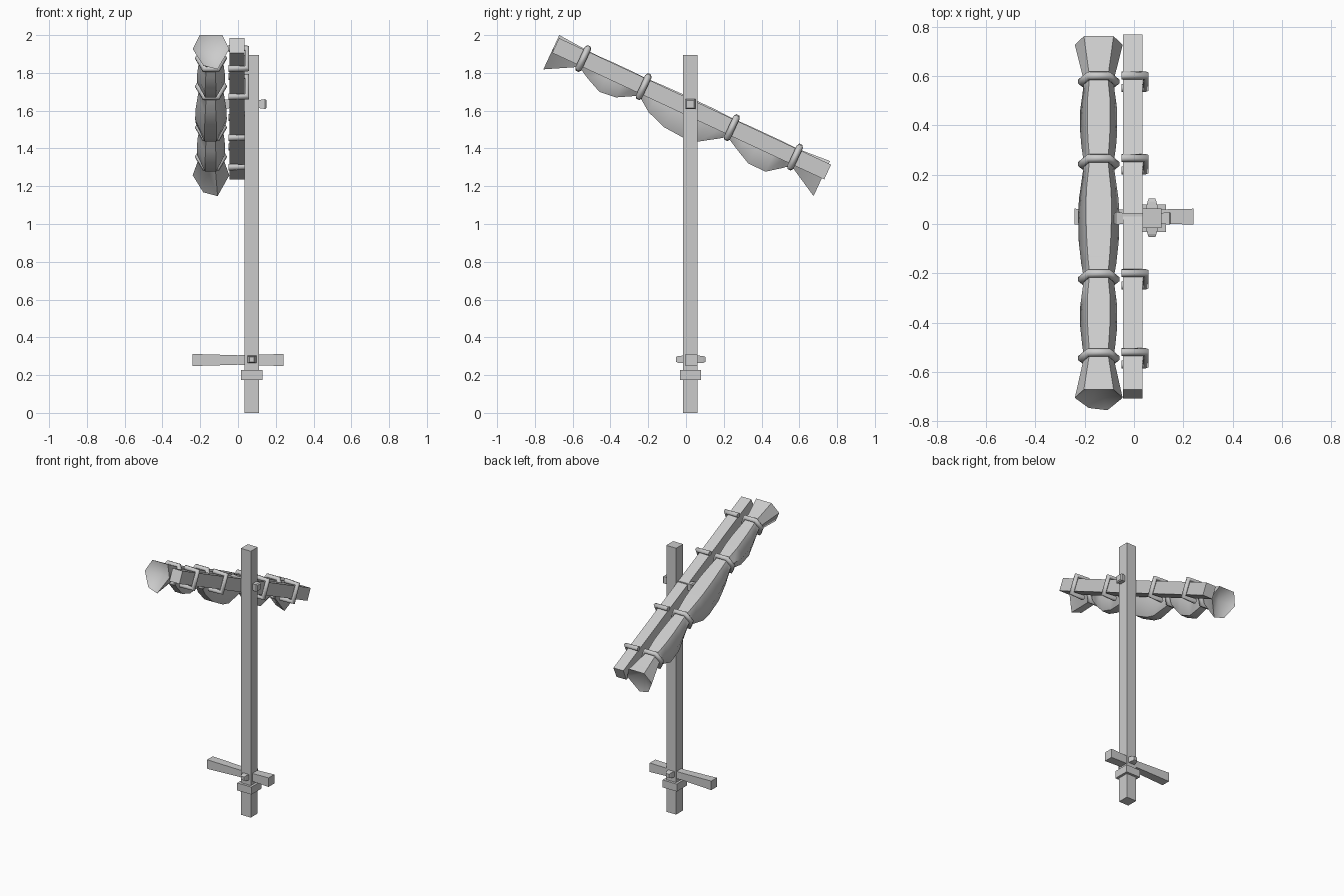
import bpy, bmesh, math

if "Cube" in bpy.data.objects:
    bpy.data.objects.remove(bpy.data.objects["Cube"])

TILT = (math.radians(-24.95), 0, 0)   # slope of the yard
PIVOT = (0, 0.03, 1.61)               # centre of the yard
SAIL_X = -0.143


def make_mesh(name, verts, faces, loc=(0, 0, 0), rot=(0, 0, 0), smooth=None):
    me = bpy.data.meshes.new(name)
    bm = bmesh.new()
    vs = [bm.verts.new(v) for v in verts]
    for f in faces:
        bm.faces.new([vs[i] for i in f])
    bmesh.ops.recalc_face_normals(bm, faces=bm.faces)
    bm.to_mesh(me)
    bm.free()
    ob = bpy.data.objects.new(name, me)
    bpy.context.collection.objects.link(ob)
    ob.location, ob.rotation_euler = loc, rot
    if smooth:
        bpy.ops.object.select_all(action='DESELECT')
        ob.select_set(True)
        bpy.context.view_layer.objects.active = ob
        bpy.ops.object.shade_smooth_by_angle(angle=math.radians(smooth))
    return ob


def beam(name, axis, stations, centre, rot=(0, 0, 0)):
    """Square-section bar along an axis; stations are (position, half_a, half_b)."""
    verts, faces = [], []
    for p, a, b in stations:
        for i, j in ((-a, -b), (a, -b), (a, b), (-a, b)):
            verts.append({'x': (p, i, j), 'y': (i, p, j), 'z': (i, j, p)}[axis])
    n = len(stations)
    for k in range(n - 1):
        for i in range(4):
            j = (i + 1) % 4
            faces.append((4*k + i, 4*k + j, 4*k + 4 + j, 4*k + 4 + i))
    faces += [(0, 1, 2, 3), tuple(range(4*n - 4, 4*n))]
    return make_mesh(name, verts, faces, centre, rot)


# Mast with collar and foot bar
beam("mast", 'z', [(0, .039, .039), (1.895, .039, .039)], (.073, .023, 0))
beam("mast_collar", 'z', [(.175, .056, .056), (.228, .056, .056)], (.073, .023, 0))
beam("foot_bar", 'x', [(-.242, .032, .032), (0, .027, .025), (.242, .032, .032)],
     (0, .03, .28))

# Pegs with tapered heads
beam("foot_peg", 'y', [(-.078, .013, .013), (-.066, .018, .018), (-.042, .024, .02),
                       (.042, .024, .02), (.066, .018, .018), (.078, .013, .013)],
     (.073, .025, .283))
beam("yard_peg", 'x', [(-.116, .02, .02), (-.108, .026, .026), (-.08, .022, .022),
                       (.08, .022, .022), (.108, .026, .026), (.116, .02, .02)],
     (.035, .023, 1.635))

# Sloping yard
beam("yard", 'y', [(-.794, .039, .043), (.794, .039, .043)],
     (-.005, PIVOT[1], PIVOT[2]), TILT)

# Furled sail: (along, half width, top, bottom) of a six-sided section
SAIL = [(-.80, .097, .058, -.12), (-.633, .06, .047, -.05), (-.57, .067, .045, -.085),
        (-.48, .075, .047, -.125), (-.388, .075, .047, -.114), (-.30, .063, .045, -.065),
        (-.28, .06, .045, -.055), (-.20, .071, .048, -.112), (-.094, .081, .05, -.15),
        (.03, .084, .05, -.158), (.10, .08, .05, -.146), (.20, .065, .046, -.08),
        (.235, .06, .045, -.055), (.32, .07, .047, -.10), (.394, .075, .047, -.136),
        (.495, .075, .047, -.137), (.57, .064, .045, -.08), (.604, .06, .045, -.05),
        (.78, .097, .058, -.125)]
verts, faces = [], []
last = len(SAIL) - 1
for k, (s, w, top, bot) in enumerate(SAIL):
    mid = (top + bot) / 2 + .008
    spur = .022 if k in (0, last) else 0
    for x, t in ((w, mid), (.62*w, top), (-.62*w, top), (-w, mid),
                 (-.42*w, bot), (.36*w, bot - spur)):
        verts.append((x, s, t))
for k in range(last):
    for i in range(6):
        j = (i + 1) % 6
        faces.append((6*k + i, 6*k + j, 6*k + 6 + j, 6*k + 6 + i))
# hollow ends
for k, depth in ((0, .06), (last, -.06)):
    verts.append((0, SAIL[k][0] + depth, -.02))
    for i in range(6):
        faces.append((6*k + i, 6*k + (i + 1) % 6, len(verts) - 1))
make_mesh("furled_sail", verts, faces, (SAIL_X, PIVOT[1], PIVOT[2]), TILT, 50)


# Rope ties: a loop round the sail and a hook round the yard
def rope(name, pts, s, closed):
    cu = bpy.data.curves.new(name, 'CURVE')
    cu.dimensions = '3D'
    cu.bevel_depth, cu.bevel_resolution = .018, 1
    cu.use_fill_caps = True
    sp = cu.splines.new('POLY')
    sp.points.add(len(pts) - 1)
    for p, (x, t) in zip(sp.points, pts):
        p.co = (x, s, t, 1)
    sp.use_cyclic_u = closed
    sp.use_smooth = True
    ob = bpy.data.objects.new(name, cu)
    bpy.context.collection.objects.link(ob)
    ob.location, ob.rotation_euler = PIVOT, TILT


loop = [(SAIL_X + x, t) for x, t in ((.068, 0), (.04, .056), (-.04, .056),
                                     (-.068, 0), (-.035, -.062), (.035, -.062))]
hook = [(-.05, .058), (.047, .058), (.047, -.06), (-.05, -.06)]
for n, s in enumerate((-.633, -.28, .235, .604), 1):
    rope(f"sail_tie_{n}", loop, s, True)
    rope(f"yard_tie_{n}", hook, s, False)
